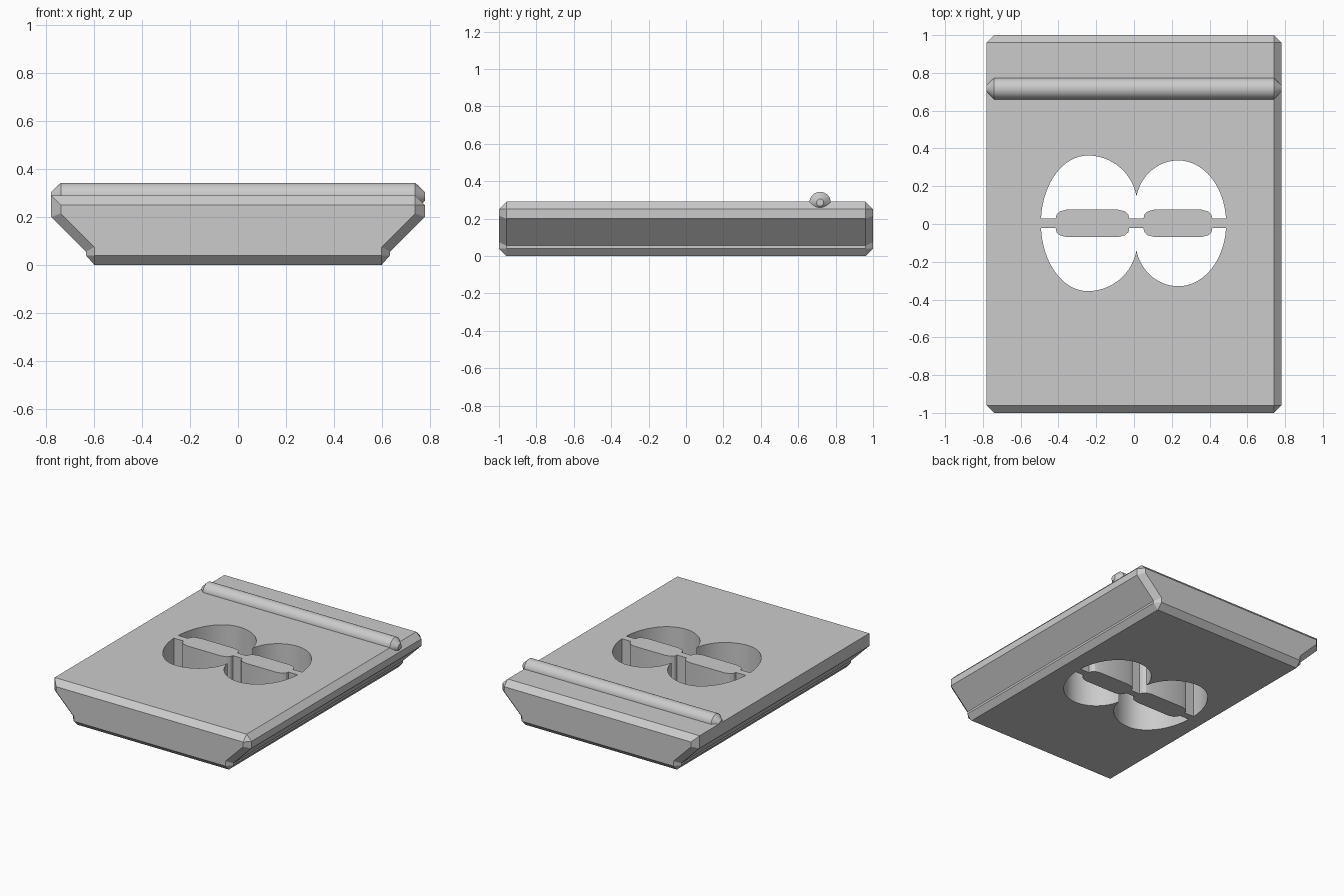
import bpy
import bmesh
from math import sin, cos, pi, asin

cube = bpy.data.objects.get("Cube")
if cube:
    bpy.data.objects.remove(cube, do_unlink=True)

grey = bpy.data.materials.new("plain grey")
grey.use_nodes = True
grey.diffuse_color = (0.6, 0.6, 0.6, 1)
grey.node_tree.nodes["Principled BSDF"].inputs["Base Color"].default_value = (0.6, 0.6, 0.6, 1)


def loft(name, rings):
    """Join equal-length rings of points into a closed solid."""
    bm = bmesh.new()
    loops = [[bm.verts.new(p) for p in ring] for ring in rings]
    for a, b in zip(loops, loops[1:]):
        for i in range(len(a)):
            j = (i + 1) % len(a)
            bm.faces.new((a[i], a[j], b[j], b[i]))
    bm.faces.new(loops[0])
    bm.faces.new(loops[-1])
    bmesh.ops.remove_doubles(bm, verts=bm.verts, dist=0.0001)
    bmesh.ops.dissolve_degenerate(bm, edges=bm.edges, dist=0.0001)
    bmesh.ops.recalc_face_normals(bm, faces=bm.faces)
    mesh = bpy.data.meshes.new(name)
    bm.to_mesh(mesh)
    bm.free()
    obj = bpy.data.objects.new(name, mesh)
    bpy.context.collection.objects.link(obj)
    mesh.materials.append(grey)
    return obj


def select(obj):
    bpy.ops.object.select_all(action='DESELECT')
    obj.select_set(True)
    bpy.context.view_layer.objects.active = obj


# Plate: wide cross-section, shrunk to a bevelled one at both ends
side = [(0.78, 0.25), (0.78, 0.2), (0.635, 0.055), (0.635, 0.04), (0.6, 0)]
end_side = [(0.74, 0.25), (0.74, 0.215), (0.6, 0.075), (0.6, 0.04), (0.6, 0.04)]


def section(half, top_right, top_left):
    return [top_right] + half + [(-x, z) for x, z in reversed(half)] + [top_left]


full = section(side, (0.74, 0.29), (-0.78, 0.29))
end = section(end_side, (0.74, 0.25), (-0.74, 0.25))
plate = loft("plate", [[(x, y, z) for x, z in prof] for y, prof in
                       ((-1, end), (-0.96, full), (0.96, full), (1, end))])


# Openings: two rounded lobes split by a thin bridge with two islands
def arc(cx, cy, a, b, t0, t1, n=16):
    return [(cx + a * cos(t0 + (t1 - t0) * i / n), cy + b * sin(t0 + (t1 - t0) * i / n))
            for i in range(n + 1)]


def island(x0, x1):
    left = [(x0, 0.025), (x0 + 0.005, 0.047), (x0 + 0.022, 0.063), (x0 + 0.06, 0.073)]
    return [(x0 + x1 - x, y) for x, y in left] + left[::-1]


bridge = 0.025
cusp_l, cusp_r = asin(0.174), pi - asin(0.187)
outline = arc(-0.245, 0, 0.248, 0.359, pi - asin(bridge / 0.359), pi / 2)
outline += arc(-0.245, 0.097, 0.262, 0.262, pi / 2, cusp_l)[1:]
outline += arc(0.235, 0.097, 0.226, 0.236, cusp_r, pi / 2)[1:]
outline += arc(0.235, 0, 0.253, 0.333, pi / 2, asin(bridge / 0.333))[1:]
outline += island(0.05, 0.415) + island(-0.415, -0.025)

for sign in (1, -1):
    cutter = loft("opening_cutter", [[(x, 0.0035 + sign * y, z) for x, y in outline]
                                     for z in (-0.2, 0.6)])
    cutter.hide_render = True
    select(plate)
    mod = plate.modifiers.new("opening", 'BOOLEAN')
    mod.operation = 'DIFFERENCE'
    mod.solver = 'EXACT'
    mod.object = cutter
    bpy.ops.object.modifier_apply(modifier=mod.name)
    bpy.data.objects.remove(cutter, do_unlink=True)

# Rod across the top with tapered ends
rod = loft("cross_rod", [[(x, 0.717 + r * cos(i * pi / 24), 0.286 + r * sin(i * pi / 24))
                          for i in range(48)]
                         for x, r in ((-0.78, 0.019), (-0.74, 0.057), (0.74, 0.057), (0.78, 0.019))])

for obj in (plate, rod):
    select(obj)
    bpy.ops.object.shade_smooth_by_angle(angle=0.35)
